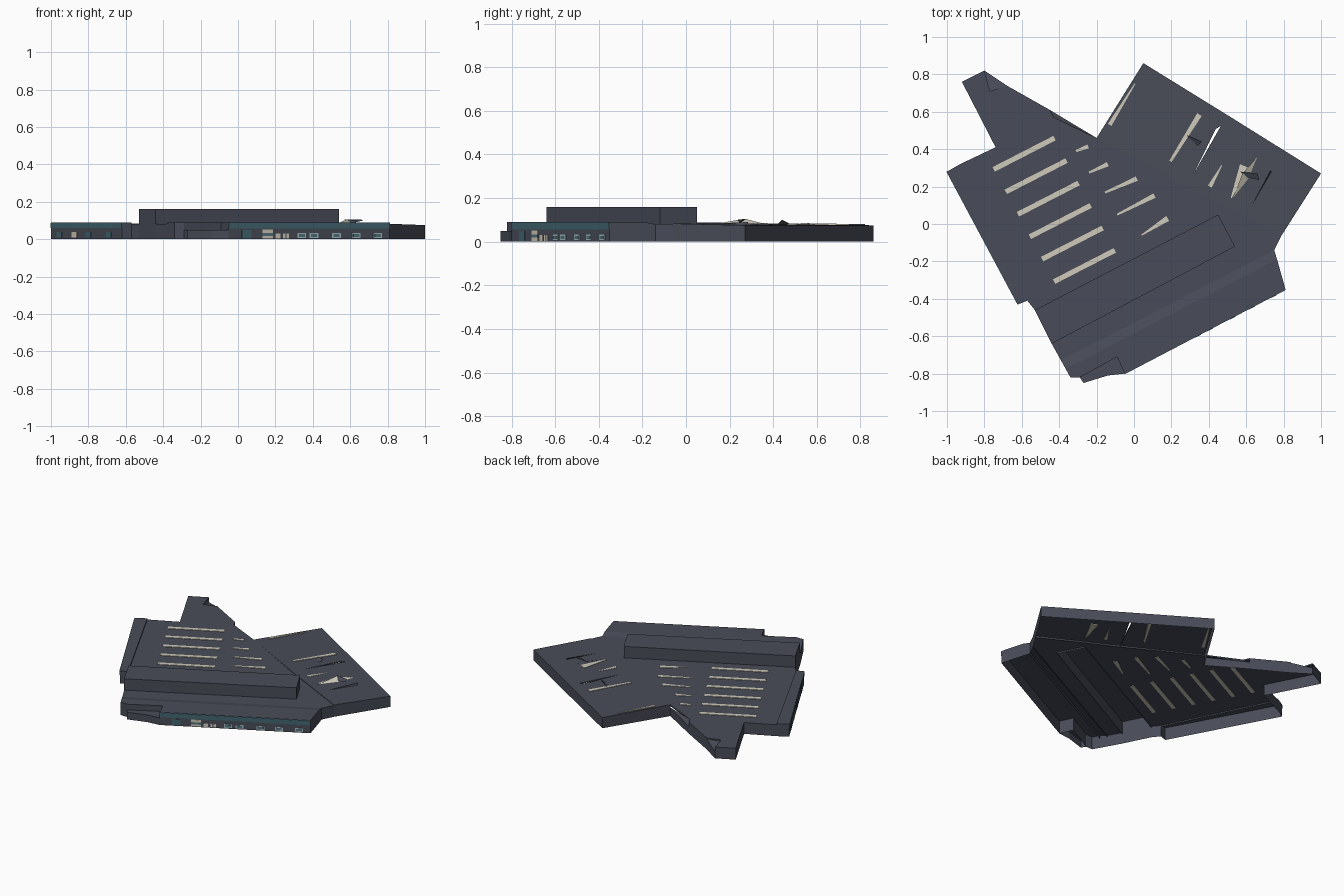
import bpy
from mathutils import Vector

if "Cube" in bpy.data.objects:
    bpy.data.objects.remove(bpy.data.objects["Cube"])


def material(name, rgb):
    m = bpy.data.materials.new(name)
    m.diffuse_color = (*rgb, 1)
    m.use_nodes = True
    m.node_tree.nodes["Principled BSDF"].inputs["Base Color"].default_value = m.diffuse_color
    return m


SLATE = material("slate", (0.066, 0.072, 0.098))
TEAL = material("teal", (0.055, 0.13, 0.16))
GLASS = material("window_glass", (0.085, 0.17, 0.21))
CREAM = material("cream", (0.62, 0.59, 0.49))
FRAME = material("pale_frame", (0.35, 0.50, 0.53))


def mesh(name, verts, faces, mat):
    me = bpy.data.meshes.new(name)
    me.from_pydata(verts, [], faces)
    me.materials.append(mat)
    ob = bpy.data.objects.new(name, me)
    bpy.context.collection.objects.link(ob)
    return ob


def shell(name, pts, z=None, ground=(), step=0.07):
    """Roof outline (counter-clockwise) with walls; 'ground' edges reach z = 0."""
    top = [(p[0], p[1], p[2] if len(p) > 2 else z) for p in pts]
    n = len(top)
    verts, faces = list(top), [tuple(range(n))]
    for i in range(n):
        j = (i + 1) % n
        low = 0 if i in ground else min(step, top[i][2] - 0.004, top[j][2] - 0.004)
        k = len(verts)
        verts += [(*top[i][:2], low), (*top[j][:2], low)]
        faces.append((k, k + 1, j, i))
    return mesh(name, verts, faces, SLATE)


def panel(name, a, b, t0, t1, z0, z1, mat, off=0.003):
    """Thin plate on the wall running from a to b (outside is on the right)."""
    a, b = Vector(a), Vector(b)
    d = b - a
    out = Vector((d.y, -d.x)).normalized() * off
    p, q = a + d * t0 + out, a + d * t1 + out
    pi, qi = p - out, q - out
    verts = [(*v, h) for h in (z0, z1) for v in (pi, p, q, qi)]
    faces = [(1, 2, 6, 5), (4, 5, 6, 7), (0, 3, 2, 1), (0, 1, 5, 4), (2, 3, 7, 6)]
    mesh(name, verts, faces, mat)


def slot(name, a, b, w0, w1, z, thick=0.003):
    """Flat skylight strip from a to b, w0 wide at a and w1 wide at b."""
    a, b = Vector(a), Vector(b)
    s = Vector((-(b - a).y, (b - a).x)).normalized() / 2
    ring = [a - s * w0, b - s * w1, b + s * w1, a + s * w0]
    za, zb = z if isinstance(z, tuple) else (z, z)
    hs = (za, zb, zb, za)
    verts = [(*p, h - thick) for p, h in zip(ring, hs)]
    verts += [(*p, h + 0.003) for p, h in zip(ring, hs)]
    faces = [(3, 2, 1, 0), (4, 5, 6, 7)]
    faces += [(i, (i + 1) % 4, (i + 1) % 4 + 4, i + 4) for i in range(4)]
    mesh(name, verts, faces, CREAM)


# Main hall with the tapering rear spur, notched around the raised block
HALL = 0.08
shell("hall", [(-.93, .32), (-.57, -.41), (-.53, -.46), (.45, .05), (.54, -.12),
               (-.44, -.64), (-.39, -.73), (.75, -.14), (.79, -.06), (-.20, .46),
               (-.43, .57), (-.45, .61), (-.68, .74), (-.77, .71), (-.80, .82),
               (-.92, .76), (-.74, .41)], HALL, ground=(1, 5, 7, 11, 14, 15, 16))
shell("spur_end_slope", [(-.80, .82, .045), (-.77, .71, .07), (-.68, .74, .075)], ground=(2,))
shell("spur_side_slope", [(-.20, .46, .06), (-.45, .61, .05), (-.43, .57, .08)], ground=(0,))

# Raised long block and side strip
shell("raised_block", [(-.53, -.46), (-.44, -.64), (.54, -.12), (.45, .05)], 0.16, ground=(0,))
shell("side_strip", [(-1.0, .28), (-.62, -.43), (-.57, -.41), (-.93, .32)], 0.088, ground=(0, 1, 3))

# Front range: rising fillet, roof and low porch
shell("front_fillet", [(-.39, -.73, .08), (-.365, -.775, .09), (.765, -.19, .09),
                       (.75, -.14, .08)], ground=(0, 2))
shell("front_range", [(-.365, -.775), (-.34, -.82), (-.29, -.82), (-.09, -.71),
                      (-.05, -.80), (.81, -.35), (.765, -.19)], 0.09, ground=(0, 1, 2, 3, 4, 5))
shell("porch", [(-.29, -.82), (-.27, -.85), (-.14, -.81), (-.05, -.80), (-.09, -.71)],
      0.05, ground=(0, 1, 2, 3))

# Angled wing, split around a narrow open slit
shell("wing_left", [(-.20, .46, .08), (.28, .20, .083), (.32, .27, .082), (.437, .508, .078),
                    (.465, .525, .077), (.495, .585, .075), (.05, .86, .075)], ground=(5, 6), step=.072)
shell("wing_right", [(.28, .20, .083), (.79, -.06, .083), (1.0, .27, .075), (.495, .585, .075),
                     (.465, .525, .077), (.32, .27, .082)], ground=(1, 2), step=.072)

# Hall skylights
for i in range(6):
    x, y = -.75 + .0645 * i, .292 - .12 * i
    slot("hall_skylight", (x, y), (x + .325, y + .167), .027, .027, HALL)
for a, b, w0, w1 in [((-.31, .39), (-.245, .415), .012, .022),
                     ((-.24, .275), (-.14, .32), .010, .024),
                     ((-.155, .168), (.015, .243), .010, .026),
                     ((-.09, .05), (.11, .152), .010, .026),
                     ((.04, -.06), (.18, .03), .006, .03)]:
    slot("tapered_skylight", a, b, w0, w1, HALL)

# Wing skylights, showing on both faces of the roof
for a, b, w0, w1 in [((-.13, .53), (.005, .75), .022, .006),
                     ((.195, .335), (.35, .585), .014, .028),
                     ((.405, .20), (.47, .315), .024, .004),
                     ((.52, .14), (.59, .31), .006, .05)]:
    slot("wing_skylight", a, b, w0, w1, (.082, .078), .006)

# Small upturned flaps on the wing
mesh("wing_flap_pale", [(.53, .14, .083), (.58, .27, .105), (.66, .36, .082), (.61, .24, .083)],
     [(0, 3, 1), (3, 2, 1)], CREAM)
mesh("wing_flap_east", [(.57, .28, .104), (.60, .25, .084), (.67, .235, .10), (.66, .27, .104)],
     [(0, 1, 2, 3)], SLATE)
mesh("wing_flap_west", [(.27, .48, .08), (.36, .44, .10), (.34, .42, .08), (.29, .455, .079)],
     [(0, 2, 1), (0, 3, 2)], SLATE)
mesh("wing_fin", [(.63, .10, .082), (.735, .28, .079), (.73, .285, .09)], [(0, 1, 2)], SLATE)

# Front facade: fascia, door, entrance glazing and windows
A, B = (-.05, -.80), (.81, -.35)
panel("front_fascia", A, B, 0, 1, .056, .088, TEAL)


def at(x):
    return (x - A[0]) / (B[0] - A[0])


panel("front_door", A, B, at(.02), at(.07), .004, .048, TEAL)
for z0, z1, m in [(.004, .018, CREAM), (.018, .034, GLASS), (.034, .052, CREAM)]:
    panel("entrance_glazing", A, B, at(.13), at(.185), z0, z1, m)
for x0, x1 in [(.20, .225), (.24, .252), (.258, .27)]:
    panel("entrance_panel", A, B, at(x0), at(x1), .004, .03, CREAM)
for x in (.34, .405, .525, .63, .745):
    panel("window_frame", A, B, at(x - .023), at(x + .023), .007, .032, FRAME)
    panel("window_pane", A, B, at(x - .016), at(x + .016), .012, .027, GLASS, .005)

# Side strip: fascia and windows
C, D = (-1.0, .28), (-.62, -.43)
panel("side_fascia", C, D, 0, 1, .06, .087, TEAL)
for x, m in [(-.955, TEAL), (-.875, CREAM), (-.80, TEAL), (-.69, TEAL)]:
    t = (x + 1) / .38
    panel("side_window", C, D, t - .035, t + .035, .008, .038, m)
